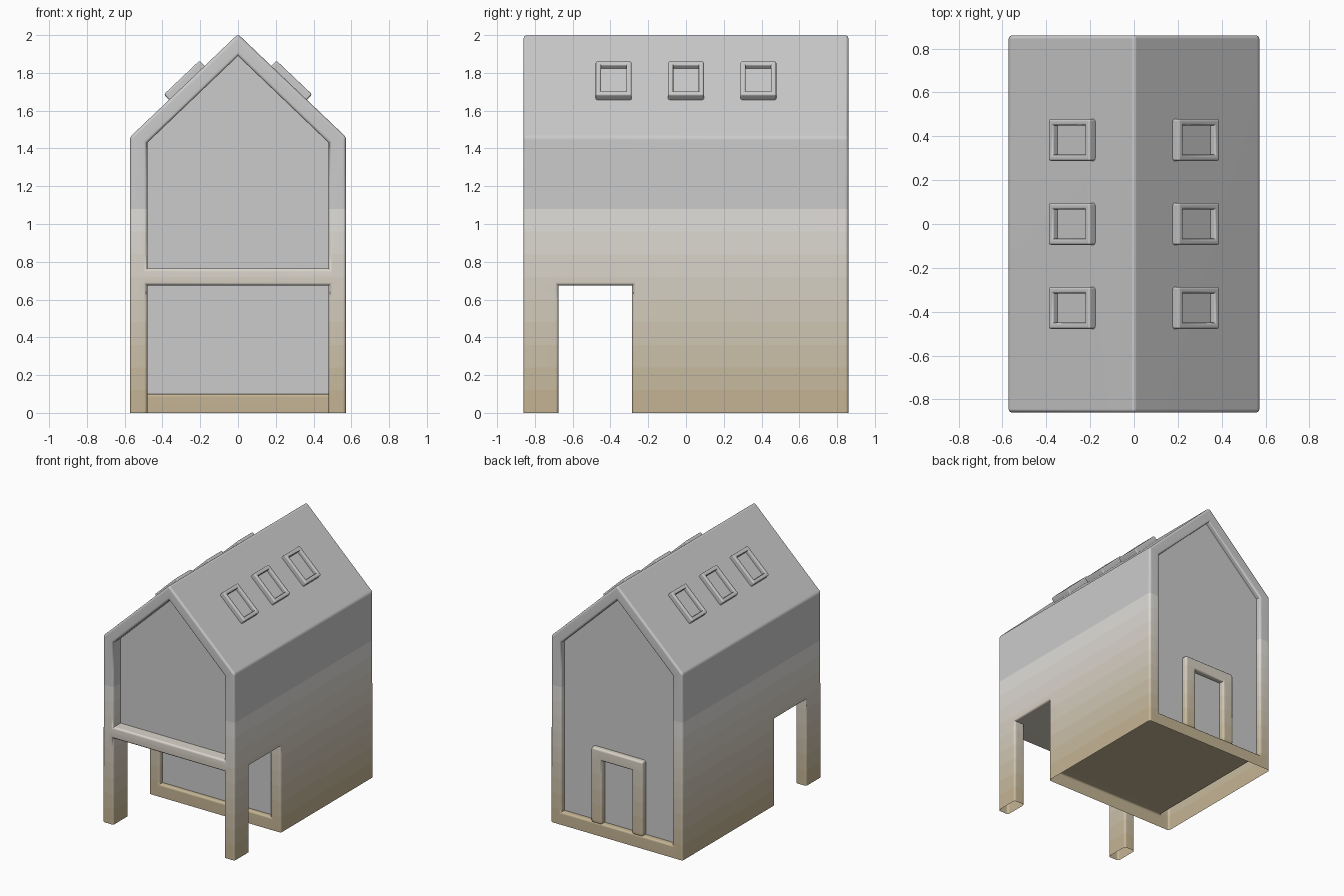
import bpy, bmesh, math
from mathutils import Matrix, Vector

if "Cube" in bpy.data.objects:
    bpy.data.objects.remove(bpy.data.objects["Cube"])

BANDS, STEP = 10, 0.12          # tan-to-grey fade up the walls
LOW, GREY = Vector((0.55, 0.455, 0.295)), Vector((0.8, 0.8, 0.8))
fade = []
for i in range(BANDS + 1):
    m = bpy.data.materials.new(f"wall_tone_{i}")
    m.diffuse_color = (*LOW.lerp(GREY, i / BANDS), 1)
    m.use_nodes = True
    m.node_tree.nodes["Principled BSDF"].inputs["Base Color"].default_value = m.diffuse_color
    fade.append(m)


def new_object(name, bm):
    mesh = bpy.data.meshes.new(name)
    bm.to_mesh(mesh)
    bm.free()
    ob = bpy.data.objects.new(name, mesh)
    bpy.context.collection.objects.link(ob)
    return ob


def prism_bm(profile, y0, y1):
    """Extrude an (x, z) outline along y."""
    bm = bmesh.new()
    face = bm.faces.new([bm.verts.new((x, y0, z)) for x, z in profile])
    ext = bmesh.ops.extrude_face_region(bm, geom=[face])["geom"]
    verts = [v for v in ext if isinstance(v, bmesh.types.BMVert)]
    bmesh.ops.translate(bm, verts=verts, vec=(0, y1 - y0, 0))
    bmesh.ops.recalc_face_normals(bm, faces=bm.faces)
    return bm


def round_edges(bm, width):
    bmesh.ops.dissolve_limit(bm, angle_limit=0.01, verts=bm.verts, edges=bm.edges)
    edges = [e for e in bm.edges if len(e.link_faces) == 2
             and e.is_convex and e.calc_face_angle(0) > 0.4]
    bmesh.ops.bevel(bm, geom=edges, offset=width, segments=3, profile=0.5,
                    affect='EDGES', clamp_overlap=True)


def cut(bm, z, clear=False):
    bmesh.ops.bisect_plane(bm, geom=bm.verts[:] + bm.edges[:] + bm.faces[:],
                           plane_co=(0, 0, z), plane_no=(0, 0, 1), clear_inner=clear)


def paint(bm):
    for i in range(1, BANDS + 1):
        cut(bm, i * STEP)
    for f in bm.faces:
        f.material_index = min(BANDS, int(f.calc_center_median().z / STEP))


def finish(ob, materials=()):
    for m in materials:
        ob.data.materials.append(m)
    bpy.ops.object.select_all(action='DESELECT')
    ob.select_set(True)
    bpy.context.view_layer.objects.active = ob
    bpy.ops.object.shade_smooth_by_angle(angle=math.radians(40))
    wn = ob.modifiers.new("normals", 'WEIGHTED_NORMAL')
    wn.keep_sharp = True


def rect(x, z0, z1):
    return [(-x, z0), (x, z0), (x, z1), (-x, z1)]


def gable(x, z0, eave, top):
    return [(-x, z0), (x, z0), (x, eave), (0, top), (-x, eave)]


# House shell: outer gable prism with porch and window recesses cut out
front_top = gable(0.48, 0.765, 1.43, 1.89)
back_full = gable(0.48, 0.1, 1.43, 1.89)
front_low = rect(0.48, 0.1, 0.675)
body = new_object("shell_base", prism_bm(gable(0.572, -0.3, 1.46, 2.005), -0.86, 0.86))
cuts = [(front_top, -1, -0.72), (back_full, 0.77, 1), (front_low, -0.5, -0.2),
        (rect(0.48, -0.5, 0.675), -1, -0.285), (rect(1, -0.5, 0.675), -0.675, -0.285)]
cutters = []
for n, c in enumerate(cuts):
    ob = new_object(f"cutter_{n}", prism_bm(*c))
    ob.hide_render = True
    mod = body.modifiers.new("cut", 'BOOLEAN')
    mod.operation, mod.solver, mod.object = 'DIFFERENCE', 'EXACT', ob
    cutters.append(ob)
bpy.context.view_layer.update()
cut_mesh = bpy.data.meshes.new_from_object(
    body.evaluated_get(bpy.context.evaluated_depsgraph_get()))
bm = bmesh.new()
bm.from_mesh(cut_mesh)
for ob in cutters + [body]:
    bpy.data.objects.remove(ob)
round_edges(bm, 0.016)
bmesh.ops.triangulate(bm, faces=bm.faces)
cut(bm, 0, clear=True)          # shell is open underneath
paint(bm)
finish(new_object("house_shell", bm), fade)


# Window panes and the floor
def pane(name, profile, y, back=False):
    bm = bmesh.new()
    pts = profile[::-1] if back else profile
    bm.faces.new([bm.verts.new((x, y, z)) for x, z in pts])
    return new_object(name, bm)


pane("upper_front_pane", front_top, -0.77)
pane("lower_front_pane", front_low, -0.25)
pane("back_pane", back_full, 0.82, True)
bm = bmesh.new()
bm.faces.new([bm.verts.new(p) for p in
              [(-0.48, -0.22, 0.1), (-0.48, 0.79, 0.1), (0.48, 0.79, 0.1), (0.48, -0.22, 0.1)]])
new_object("floor_underside", bm).data.materials.append(fade[0])

# Back door frame: three-sided surround standing on the sill
bm = prism_bm([(-0.225, 0.09), (-0.225, 0.68), (0.225, 0.68), (0.225, 0.09),
               (0.13, 0.09), (0.13, 0.59), (-0.13, 0.59), (-0.13, 0.09)], 0.8, 0.86)
round_edges(bm, 0.016)
bmesh.ops.triangulate(bm, faces=bm.faces)
paint(bm)
finish(new_object("door_frame", bm), fade)

# Roof windows: three framed skylights on each slope
frames, glass = bmesh.new(), bmesh.new()
for y in (-0.383, 0, 0.383):
    place = (Matrix.Translation((0.269, y, 1.745))
             @ Matrix.Rotation(math.atan2(0.54, 0.57), 4, 'Y'))
    corners = [(-1, -1), (1, -1), (1, 1), (-1, 1)]

    def ring(u, v, n):
        return [place @ Vector((a * u, b * v, n)) for a, b in corners]

    loops = [[frames.verts.new(p) for p in ring(*r)] for r in
             [(0.13, 0.095, -0.02), (0.13, 0.095, 0.042),
              (0.1, 0.067, 0.042), (0.1, 0.067, -0.02)]]
    for k in range(4):
        a, b = loops[k], loops[(k + 1) % 4]
        for i in range(4):
            j = (i + 1) % 4
            frames.faces.new((a[i], a[j], b[j], b[i]))
    glass.faces.new([glass.verts.new(p) for p in ring(0.105, 0.07, 0.012)])
bmesh.ops.recalc_face_normals(frames, faces=frames.faces)
round_edges(frames, 0.01)
for name, mesh in (("skylight_frames", frames), ("skylight_panes", glass)):
    ob = new_object(name, mesh)
    ob.modifiers.new("other_slope", 'MIRROR').use_mirror_merge = False
    finish(ob)
